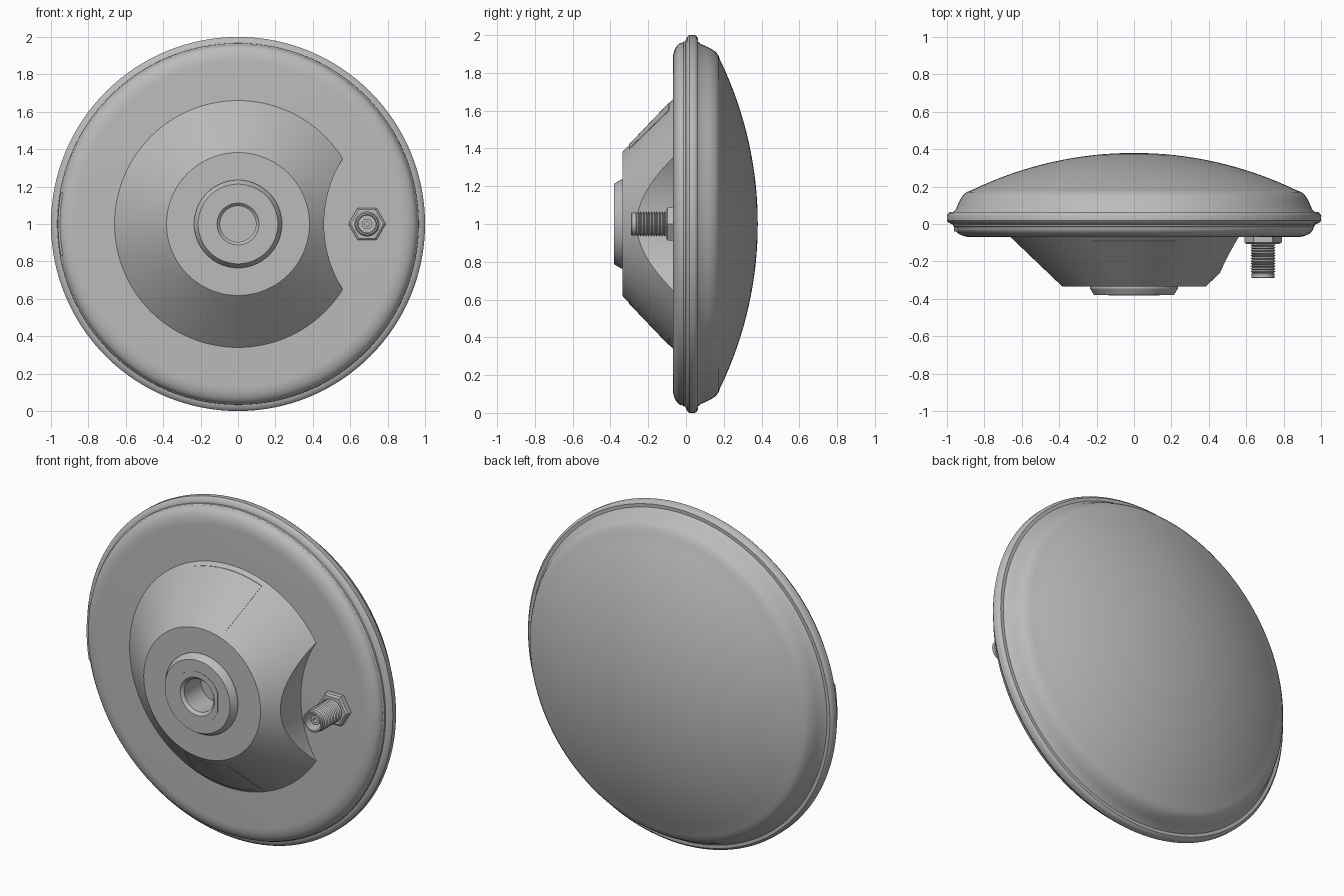
import bpy, bmesh, math
from mathutils import Vector

if "Cube" in bpy.data.objects:
    bpy.data.objects.remove(bpy.data.objects["Cube"])

grey = bpy.data.materials.new("plain grey")
grey.use_nodes = True
grey.diffuse_color = (0.5, 0.5, 0.5, 1)
grey.node_tree.nodes["Principled BSDF"].inputs["Base Color"].default_value = (0.5, 0.5, 0.5, 1)


def smooth(obj, angle=30):
    bpy.ops.object.select_all(action='DESELECT')
    obj.select_set(True)
    bpy.context.view_layer.objects.active = obj
    bpy.ops.object.shade_smooth_by_angle(angle=math.radians(angle))


def finish(name, bm, shade=True):
    bmesh.ops.remove_doubles(bm, verts=bm.verts, dist=1e-5)
    bmesh.ops.recalc_face_normals(bm, faces=bm.faces)
    mesh = bpy.data.meshes.new(name)
    bm.to_mesh(mesh)
    bm.free()
    mesh.materials.append(grey)
    obj = bpy.data.objects.new(name, mesh)
    bpy.context.collection.objects.link(obj)
    if shade:
        smooth(obj)
    return obj


def lathe(name, profile, cx=0, sides=128, phase=0, shade=True):
    """Turn (radius, y) points around the y axis through (cx, 0, 1)."""
    bm = bmesh.new()
    rings = []
    for i in range(sides):
        a = math.tau * i / sides + phase
        rings.append([bm.verts.new((cx + r * math.cos(a), y, 1 + r * math.sin(a)))
                      for r, y in profile])
    for i in range(sides):
        a, b = rings[i], rings[(i + 1) % sides]
        for j in range(len(profile) - 1):
            pa, pb = profile[j][0], profile[j + 1][0]
            if pa == 0:
                bm.faces.new((a[j], a[j + 1], b[j + 1]))
            elif pb == 0:
                bm.faces.new((a[j], a[j + 1], b[j]))
            else:
                bm.faces.new((a[j], a[j + 1], b[j + 1], b[j]))
    return finish(name, bm, shade)


def sector(name, profile, middle, half_angles, steps=16):
    """Closed (radius, y) outline swept over an arc; each point has its own half angle."""
    bm = bmesh.new()
    rows = []
    for i in range(steps + 1):
        t = 2 * i / steps - 1
        row = []
        for (r, y), h in zip(profile, half_angles):
            a = middle + t * h
            row.append(bm.verts.new((r * math.cos(a), y, 1 + r * math.sin(a))))
        rows.append(row)
    n = len(profile)
    for a, b in zip(rows, rows[1:]):
        for j in range(n):
            k = (j + 1) % n
            bm.faces.new((a[j], a[k], b[k], b[j]))
    bm.faces.new(rows[0])
    bm.faces.new(rows[-1])
    return finish(name, bm)


# Domed cover: shallow spherical cap with a rounded shoulder
R = 1.99
dome = [(0.87 * i / 16, 0.38 - R + math.sqrt(R * R - (0.87 * i / 16) ** 2)) for i in range(17)]
dome += [(0.895, 0.171), (0.913, 0.155), (0.928, 0.133), (0.94, 0.108), (0.952, 0.08), (0.966, 0.063)]
lathe("domed_cover", dome + [(0.966, 0.03), (0, 0.03)])

# Rim band around the edge
lathe("rim_band", [(0, 0.063), (0.985, 0.063), (0.995, 0.055), (1, 0.045), (1, 0.018),
                   (0.993, 0.008), (0.972, -0.002), (0, -0.002)])

# Base shell with a rounded edge and a flat front face
shell = [(0, 0.01), (0.968, 0.01), (0.966, -0.012)]
for i in range(9):
    a = math.radians(90) * i / 8
    shell.append((0.87 + 0.09 * math.cos(a), -0.018 - 0.052 * math.sin(a)))
lathe("base_shell", shell + [(0, -0.07)])

# Mounting cone, with a scooped clearance beside the connector
cone = lathe("mounting_cone", [(0, -0.05), (0.665, -0.05), (0.66, -0.07), (0.39, -0.328),
                               (0.382, -0.335), (0.1, -0.335), (0.1, -0.2), (0, -0.2)])
scoop = lathe("scoop_cutter", [(0, 0.1), (0.66, 0.1), (0.66, -0.6), (0, -0.6)], cx=1.12)
scoop.hide_render = True
cut = cone.modifiers.new("scoop", 'BOOLEAN')
cut.operation = 'DIFFERENCE'
cut.solver = 'EXACT'
cut.object = scoop
bpy.context.view_layer.objects.active = cone
bpy.ops.object.modifier_apply(modifier=cut.name)
bpy.data.objects.remove(scoop)
smooth(cone)

# Shallow tapered pads on the upper and lower cone
for name, side in (("upper_pad", 1), ("lower_pad", -1)):
    sector(name, [(0.64, -0.084), (0.64, -0.093), (0.42, -0.303), (0.42, -0.294)],
           side * math.pi / 2, [0.35, 0.35, 0.33, 0.33])

# Central boss with a chamfered socket
lathe("centre_boss", [(0.235, -0.32), (0.235, -0.345), (0.213, -0.38), (0.112, -0.38),
                      (0.096, -0.364), (0.096, -0.21), (0.02, -0.21), (0.02, -0.205), (0, -0.205)], sides=96)

# Flush insert around the socket, with two flat sides
bm = bmesh.new()
loops = [[], [], []]
for i in range(64):
    a = math.tau * i / 64
    x = max(-0.135, min(0.135, 0.147 * math.cos(a)))
    z = 1 + 0.147 * math.sin(a)
    loops[0].append(bm.verts.new((x, -0.375, z)))
    loops[1].append(bm.verts.new((x, -0.382, z)))
    loops[2].append(bm.verts.new((0.112 * math.cos(a), -0.382, 1 + 0.112 * math.sin(a))))
for i in range(64):
    k = (i + 1) % 64
    for p, q in zip(loops, loops[1:]):
        bm.faces.new((p[i], p[k], q[k], q[i]))
finish("socket_insert", bm)

# Coaxial connector: hexagonal nut, threaded barrel and hollow tip
CX = 0.69
lathe("connector_nut", [(0, -0.06), (0.1, -0.06), (0.1, -0.098), (0.088, -0.106), (0, -0.106)],
      cx=CX, sides=6, shade=False)
barrel = [(0, -0.08), (0.058, -0.08)]
turns = 11
for i in range(turns):
    y = -0.106 - 0.155 * i / turns
    barrel += [(0.057, y), (0.067, y - 0.007)]
barrel += [(0.057, -0.262), (0.062, -0.266), (0.062, -0.286), (0.058, -0.29), (0.05, -0.29),
           (0.047, -0.2), (0.028, -0.2), (0.028, -0.265), (0.013, -0.265), (0.013, -0.23), (0, -0.23)]
lathe("connector_barrel", barrel, cx=CX, sides=40)

# Small curved tab on the right edge
sector("edge_tab", [(0.962, 0.0), (0.962, -0.04), (0.92, -0.04), (0.92, 0.0)],
       math.pi, [0.175, 0.175, 0.185, 0.185])
